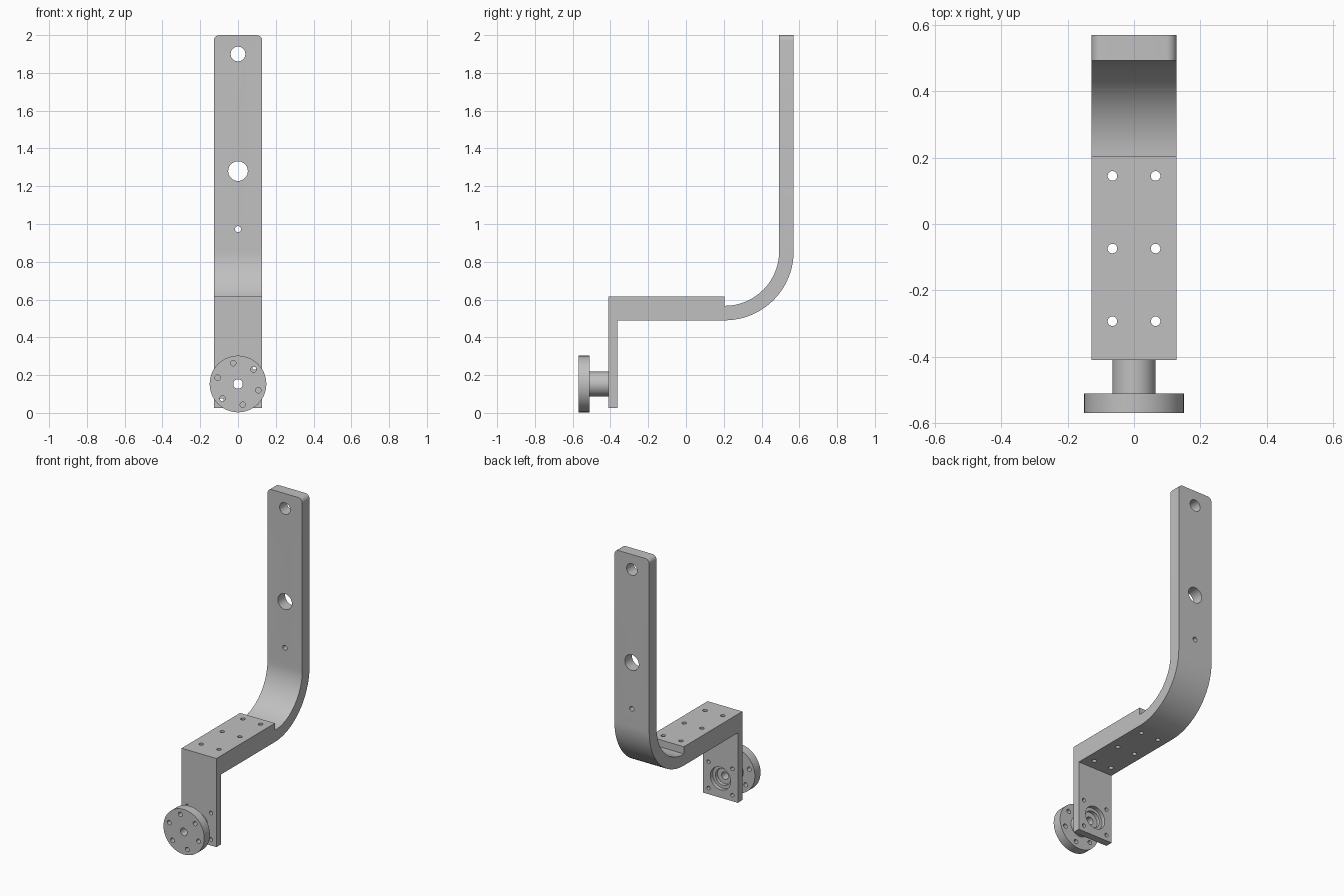
import bpy, bmesh, math
from mathutils import Matrix, Vector

cube = bpy.data.objects.get("Cube")
if cube:
    bpy.data.objects.remove(cube, do_unlink=True)

# Single metal colour
metal = bpy.data.materials.new("grey metal")
metal.use_nodes = True
grey = (0.53, 0.53, 0.53, 1)
metal.diffuse_color = grey
metal.node_tree.nodes["Principled BSDF"].inputs["Base Color"].default_value = grey

HALF = 0.128      # half width of the bracket
HUB_Z = 0.153     # height of the flange axis


def make(name, bm):
    bmesh.ops.recalc_face_normals(bm, faces=bm.faces)
    mesh = bpy.data.meshes.new(name)
    bm.to_mesh(mesh)
    bm.free()
    obj = bpy.data.objects.new(name, mesh)
    bpy.context.collection.objects.link(obj)
    mesh.materials.append(metal)
    return obj


def add_hole(bm, axis, centre, radius, depth, sides=32):
    turn = Matrix.Rotation(math.pi / 2, 4, 'X') if axis == 'Y' else Matrix()
    bmesh.ops.create_cone(bm, cap_ends=True, segments=sides, radius1=radius, radius2=radius,
                          depth=depth, matrix=Matrix.Translation(centre) @ turn)


def lathe(name, profile, steps=64):
    # Closed (radius, y) profile spun around the hub axis
    bm = bmesh.new()
    axis = Vector((0, 0, HUB_Z))
    verts = [bm.verts.new((r, y, HUB_Z)) for r, y in profile]
    edges = [bm.edges.new((verts[i - 1], verts[i])) for i in range(len(verts))]
    bmesh.ops.spin(bm, geom=verts + edges, cent=axis, axis=(0, 1, 0),
                   angle=math.tau, steps=steps, use_merge=False)
    bmesh.ops.remove_doubles(bm, verts=bm.verts, dist=1e-5)
    return make(name, bm)


def cut(obj, bm):
    cutter = make("hole_cutter", bm)
    cutter.hide_render = True
    mod = obj.modifiers.new("holes", 'BOOLEAN')
    mod.operation, mod.solver, mod.object = 'DIFFERENCE', 'EXACT', cutter
    graph = bpy.context.evaluated_depsgraph_get()
    mesh = bpy.data.meshes.new_from_object(obj.evaluated_get(graph))
    obj.modifiers.clear()
    obj.data = mesh
    bpy.data.objects.remove(cutter, do_unlink=True)


def arc(radius, start, end, steps=24):
    return [(0.205 + radius * math.cos(a), 0.855 + radius * math.sin(a))
            for a in (start + (end - start) * i / steps for i in range(steps + 1))]


# Bracket: side profile of front plate, block, bend and upright
down, side = -math.pi / 2, 0
profile = [(-0.41, 0.025), (-0.362, 0.025), (-0.362, 0.49)]
profile += arc(0.365, down, side) + [(0.57, 2.0), (0.493, 2.0)] + arc(0.288, side, down)
profile += [(0.205, 0.615), (-0.41, 0.615)]
bm = bmesh.new()
face = bm.faces.new([bm.verts.new((-HALF, y, z)) for y, z in profile])
result = bmesh.ops.extrude_face_region(bm, geom=[face])
moved = [v for v in result["geom"] if isinstance(v, bmesh.types.BMVert)]
bmesh.ops.translate(bm, verts=moved, vec=(2 * HALF, 0, 0))
corners = [e for e in bm.edges if all(v.co.z > 1.99 for v in e.verts)
           and abs(e.verts[0].co.x - e.verts[1].co.x) < 0.01]
bmesh.ops.bevel(bm, geom=corners, offset=0.03, segments=6, profile=0.5, affect='EDGES')
bracket = make("bent_bracket", bm)

# Screw holes through the block, upright and front plate
bm = bmesh.new()
for x in (-0.065, 0.065):
    for y in (-0.293, -0.074, 0.145):
        add_hole(bm, 'Z', (x, y, 0.55), 0.0145, 0.3, 20)
for z, radius in ((1.9, 0.039), (1.28, 0.052), (0.973, 0.016)):
    add_hole(bm, 'Y', (0, 0.53, z), radius, 0.2)
for x in (-0.088, 0.088):
    for dz in (-0.088, 0.088):
        add_hole(bm, 'Y', (x, -0.386, HUB_Z + dz), 0.0125, 0.1, 20)
add_hole(bm, 'Y', (0, -0.386, HUB_Z), 0.055, 0.1)
cut(bracket, bm)

# Counterbore in the back of the front plate
bm = bmesh.new()
add_hole(bm, 'Y', (0, -0.363, HUB_Z), 0.075, 0.05, 40)
cut(bracket, bm)

# Flange with hollow shaft and a ring of bolt holes
flange = lathe("hub_flange", [(0.025, -0.57), (0.15, -0.57), (0.15, -0.51),
                              (0.065, -0.51), (0.065, -0.41), (0.025, -0.41)])
bm = bmesh.new()
for i in range(6):
    a = math.radians(43 + 60 * i)
    add_hole(bm, 'Y', (0.113 * math.cos(a), -0.54, HUB_Z + 0.113 * math.sin(a)), 0.0145, 0.1, 20)
cut(flange, bm)

# Smooth curved walls, crisp edges
bpy.ops.object.select_all(action='DESELECT')
for obj in (bracket, flange):
    obj.select_set(True)
    bpy.context.view_layer.objects.active = obj
bpy.ops.object.shade_smooth_by_angle(angle=math.radians(30))
